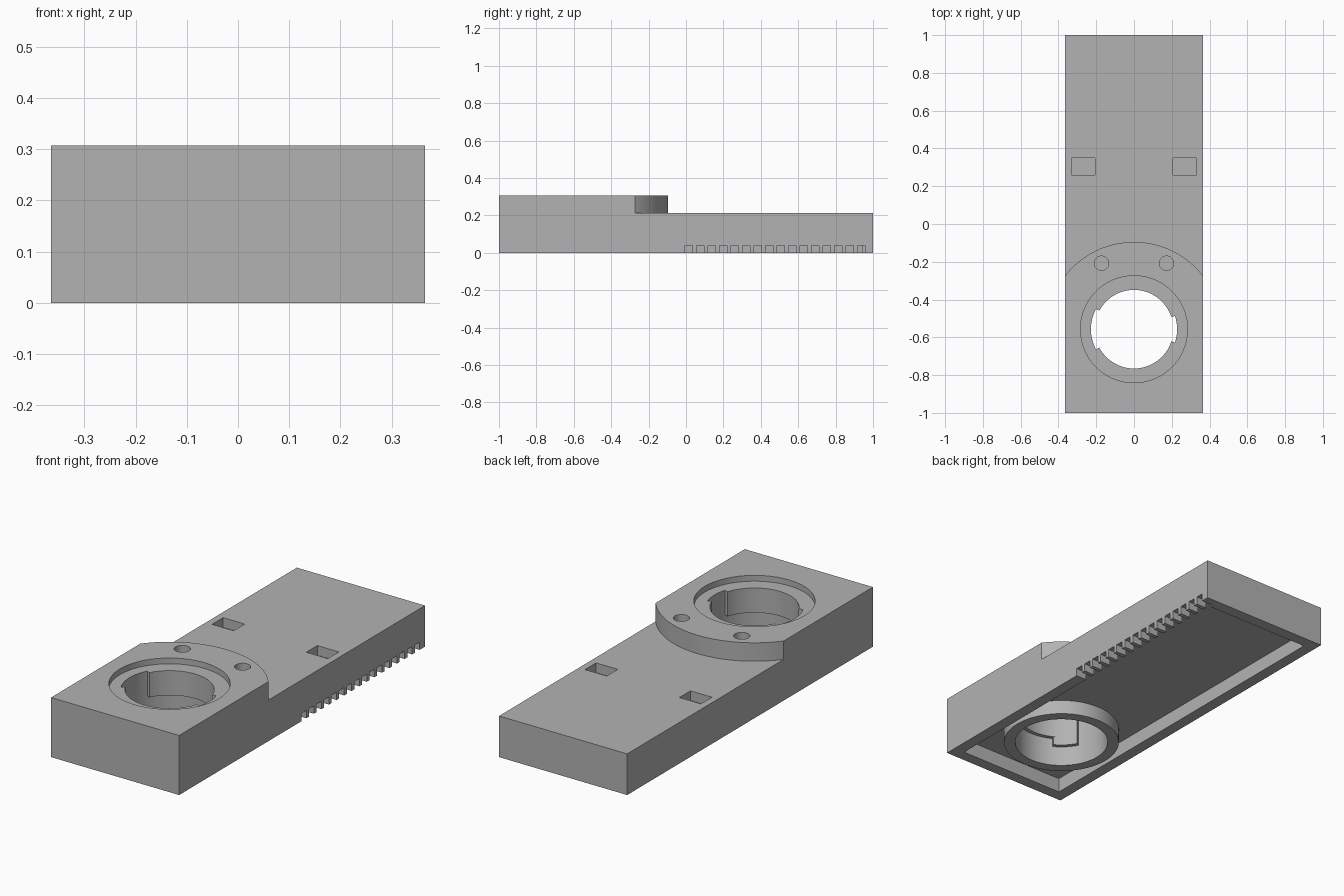
import bpy, bmesh
from math import cos, sin, radians

if "Cube" in bpy.data.objects:
    bpy.data.objects.remove(bpy.data.objects["Cube"])

grey = bpy.data.materials.new("plain grey")
grey.use_nodes = True
COLOUR = (0.45, 0.45, 0.45, 1)
grey.diffuse_color = COLOUR
grey.node_tree.nodes["Principled BSDF"].inputs["Base Color"].default_value = COLOUR

HALF_W, WALL, LOW, HIGH = 0.365, 0.06, 0.212, 0.307
CEILING, LIP = 0.075, 0.15
BORE_Y, BORE_R, WIDE_R, RECESS_R, PAD_R = -0.557, 0.208, 0.228, 0.283, 0.462


def prism(name, points, z0, z1):
    """Extrude a flat outline from z0 to z1."""
    bm = bmesh.new()
    base = bm.faces.new([bm.verts.new((x, y, z0)) for x, y in points])
    top = bmesh.ops.extrude_face_region(bm, geom=[base])["geom"]
    bmesh.ops.translate(bm, vec=(0, 0, z1 - z0),
                        verts=[v for v in top if isinstance(v, bmesh.types.BMVert)])
    bmesh.ops.recalc_face_normals(bm, faces=bm.faces)
    mesh = bpy.data.meshes.new(name)
    bm.to_mesh(mesh)
    bm.free()
    mesh.materials.append(grey)
    obj = bpy.data.objects.new(name, mesh)
    bpy.context.collection.objects.link(obj)
    return obj


def box(name, x0, x1, y0, y1, z0, z1):
    return prism(name, [(x0, y0), (x1, y0), (x1, y1), (x0, y1)], z0, z1)


def arc(r, a0, a1, n, cx=0, cy=BORE_Y):
    angles = [radians(a0 + (a1 - a0) * i / n) for i in range(n + 1)]
    return [(cx + r * cos(a), cy + r * sin(a)) for a in angles]


def disc(name, r, z0, z1, cx=0, cy=BORE_Y, n=96):
    return prism(name, arc(r, 0, 360, n, cx, cy)[:-1], z0, z1)


def sector(name, r0, r1, a0, a1, z0, z1):
    return prism(name, arc(r0, a0, a1, 16) + arc(r1, a1, a0, 16), z0, z1)


def combine(target, tool, operation):
    mod = target.modifiers.new(operation, 'BOOLEAN')
    mod.operation, mod.object, mod.solver = operation, tool, 'EXACT'
    bpy.context.view_layer.objects.active = target
    bpy.ops.object.modifier_apply(modifier=mod.name)
    bpy.data.objects.remove(tool)


def cut(target, tool):
    combine(target, tool, 'DIFFERENCE')


# Long base with a raised, round-ended pad at the front
body = box("mount_body", -HALF_W, HALF_W, -1, 1, 0, LOW)
pad = disc("pad", PAD_R, LOW - 0.1, HIGH, n=160)
combine(pad, box("pad_front", -HALF_W, HALF_W, -1, BORE_Y, LOW - 0.1, HIGH), 'UNION')
combine(pad, box("pad_limit", -HALF_W, HALF_W, -1, 1, 0, 1), 'INTERSECT')
combine(body, pad, 'UNION')

# Shallow hollow underneath, with a collar left standing around the bore
hollow = box("hollow", WALL - HALF_W, HALF_W - WALL, WALL - 1, 1 - WALL, -0.1, CEILING)
cut(hollow, disc("collar", RECESS_R, -0.2, 0.2))
cut(body, hollow)

# Stepped bore: top recess, narrow lip and wider lower bore
cut(body, disc("recess", RECESS_R, HIGH - 0.03, 0.5))
cut(body, disc("bore", BORE_R, -0.1, 0.5))
cut(body, disc("lower_bore", WIDE_R, -0.1, LIP))

# Entry slots through the lip, each with a stop tab below it
for middle, half in ((180, 28), (0, 18)):
    cut(body, sector("slot", 0.18, WIDE_R, middle - half, middle + half, LIP - 0.02, 0.5))
    edge = middle + half
    combine(body, sector("stop_tab", BORE_R, WIDE_R + 0.01, edge, edge + 33,
                         LIP - 0.045, LIP + 0.01), 'UNION')

# Blind round holes and rectangular pockets in the top
for side in (-1, 1):
    cut(body, disc("round_hole", 0.038, HIGH - 0.1, 0.5, side * 0.172, -0.208, 40))
    x0, x1 = sorted((side * 0.207, side * 0.33))
    cut(body, box("pocket", x0, x1, 0.26, 0.35, LOW - 0.05, 0.5))

# Row of notches through the lower edge of one side wall
for i in range(16):
    y = -0.005 + i * 0.0615
    cut(body, box("notch", HALF_W - WALL - 0.01, HALF_W + 0.1, y, y + 0.04, -0.1, 0.04))

bpy.ops.object.select_all(action='DESELECT')
body.select_set(True)
bpy.context.view_layer.objects.active = body
bpy.ops.object.shade_smooth_by_angle(angle=radians(25))
